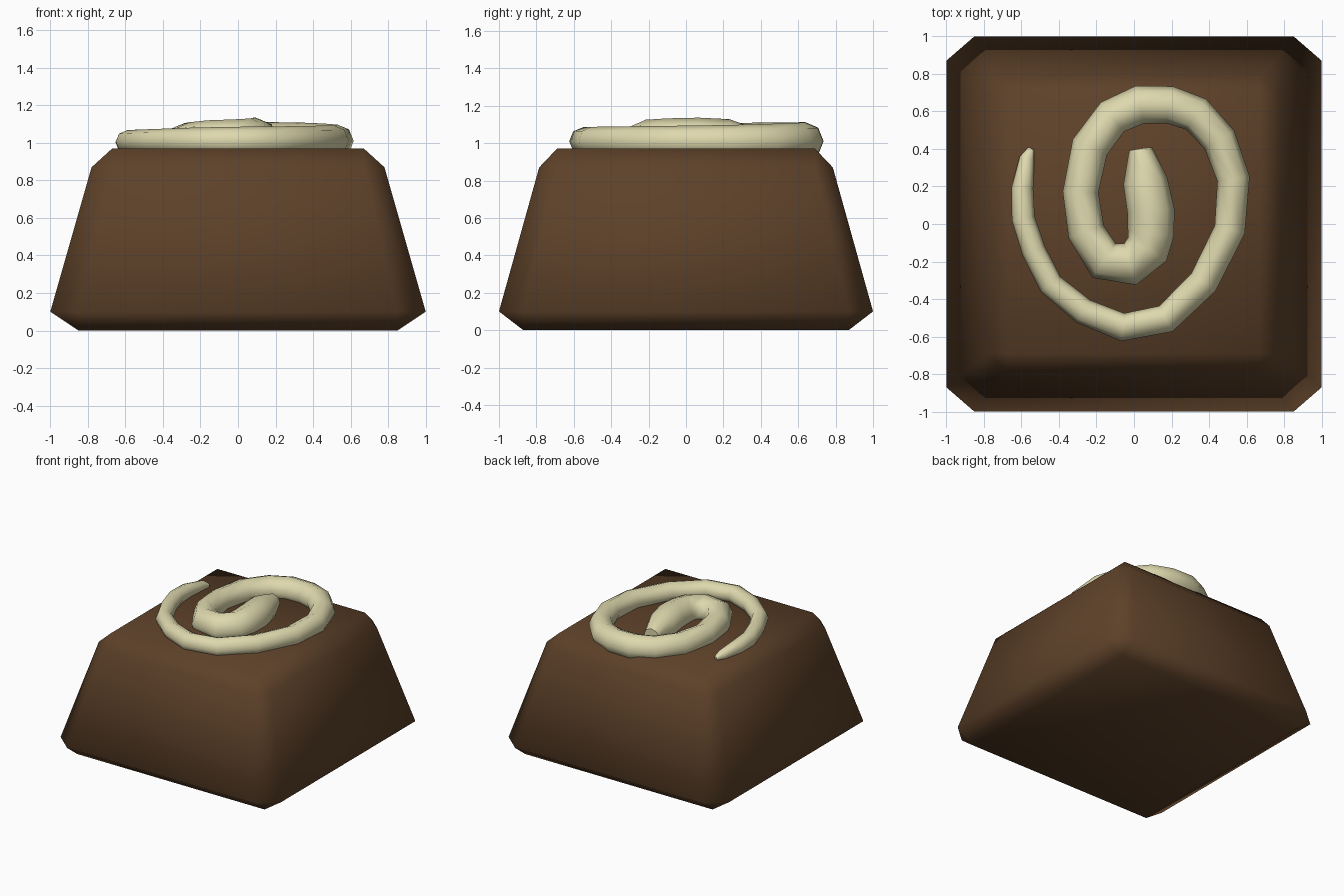
import bpy, bmesh, math

if "Cube" in bpy.data.objects:
    bpy.data.objects.remove(bpy.data.objects["Cube"])


def material(name, rgb):
    m = bpy.data.materials.new(name)
    m.diffuse_color = (*rgb, 1)
    m.use_nodes = True
    m.node_tree.nodes["Principled BSDF"].inputs["Base Color"].default_value = m.diffuse_color
    return m


# Chocolate body: tapered block, every edge chamfered once
# Each level: z, full half-widths (wx, wy), flat half-widths (fx, fy)
LOW = (0.10, 1.0, 1.0, 0.85, 0.87)
HIGH = (0.87, 0.78, 0.785, 0.67, 0.69)
points = []
for (z, wx, wy, fx, fy), face_z in ((LOW, 0.0), (HIGH, 0.97)):
    for sx in (-1, 1):
        for sy in (-1, 1):
            points += [(sx * wx, sy * fy, z), (sx * fx, sy * wy, z),
                       (sx * fx, sy * fy, face_z)]

bm = bmesh.new()
for p in points:
    bm.verts.new(p)
bmesh.ops.convex_hull(bm, input=bm.verts[:])
bmesh.ops.dissolve_limit(bm, angle_limit=math.radians(3),
                         verts=bm.verts[:], edges=bm.edges[:])
bmesh.ops.recalc_face_normals(bm, faces=bm.faces[:])
for f in bm.faces:
    f.smooth = True
mesh = bpy.data.meshes.new("chocolate_body")
bm.to_mesh(mesh)
bm.free()
body = bpy.data.objects.new("chocolate_body", mesh)
bpy.context.collection.objects.link(body)
mesh.materials.append(material("dark_chocolate", (0.11, 0.053, 0.022)))

# Icing swirl: tapering eight-sided tube, thin tail to thick centre
# Path points: x, y, radius
path = [
    (-0.55, 0.40, 0.018), (-0.57, 0.35, 0.04), (-0.595, 0.19, 0.058),
    (-0.59, 0.03, 0.062), (-0.535, -0.14, 0.064), (-0.445, -0.32, 0.066),
    (-0.27, -0.465, 0.07), (-0.06, -0.55, 0.075), (0.17, -0.505, 0.077),
    (0.37, -0.31, 0.08), (0.51, -0.03, 0.083), (0.53, 0.24, 0.087),
    (0.455, 0.45, 0.093), (0.33, 0.585, 0.098), (0.19, 0.635, 0.1),
    (0.03, 0.635, 0.103), (-0.115, 0.57, 0.1), (-0.235, 0.41, 0.1),
    (-0.285, 0.17, 0.095), (-0.255, -0.04, 0.1), (-0.16, -0.195, 0.11),
    (-0.02, -0.215, 0.115), (0.07, -0.135, 0.12), (0.09, -0.05, 0.124),
    (0.09, 0.07, 0.126), (0.06, 0.23, 0.118), (0.035, 0.40, 0.062),
]
curve = bpy.data.curves.new("icing_swirl", 'CURVE')
curve.dimensions = '3D'
curve.twist_mode = 'Z_UP'
curve.bevel_depth = 1.0
curve.bevel_resolution = 2
curve.use_fill_caps = True
spline = curve.splines.new('POLY')
spline.points.add(len(path) - 1)
spline.use_smooth = True
for pt, (x, y, r) in zip(spline.points, path):
    pt.co = (x, y, 1.01 - max(0, 0.07 - r) * 0.6, 1)
    pt.radius = r
swirl = bpy.data.objects.new("icing_swirl", curve)
bpy.context.collection.objects.link(swirl)
curve.materials.append(material("cream_icing", (0.73, 0.69, 0.42)))
bpy.context.view_layer.objects.active = swirl
swirl.select_set(True)
bpy.ops.object.convert(target='MESH')
for f in swirl.data.polygons:
    f.use_smooth = True
